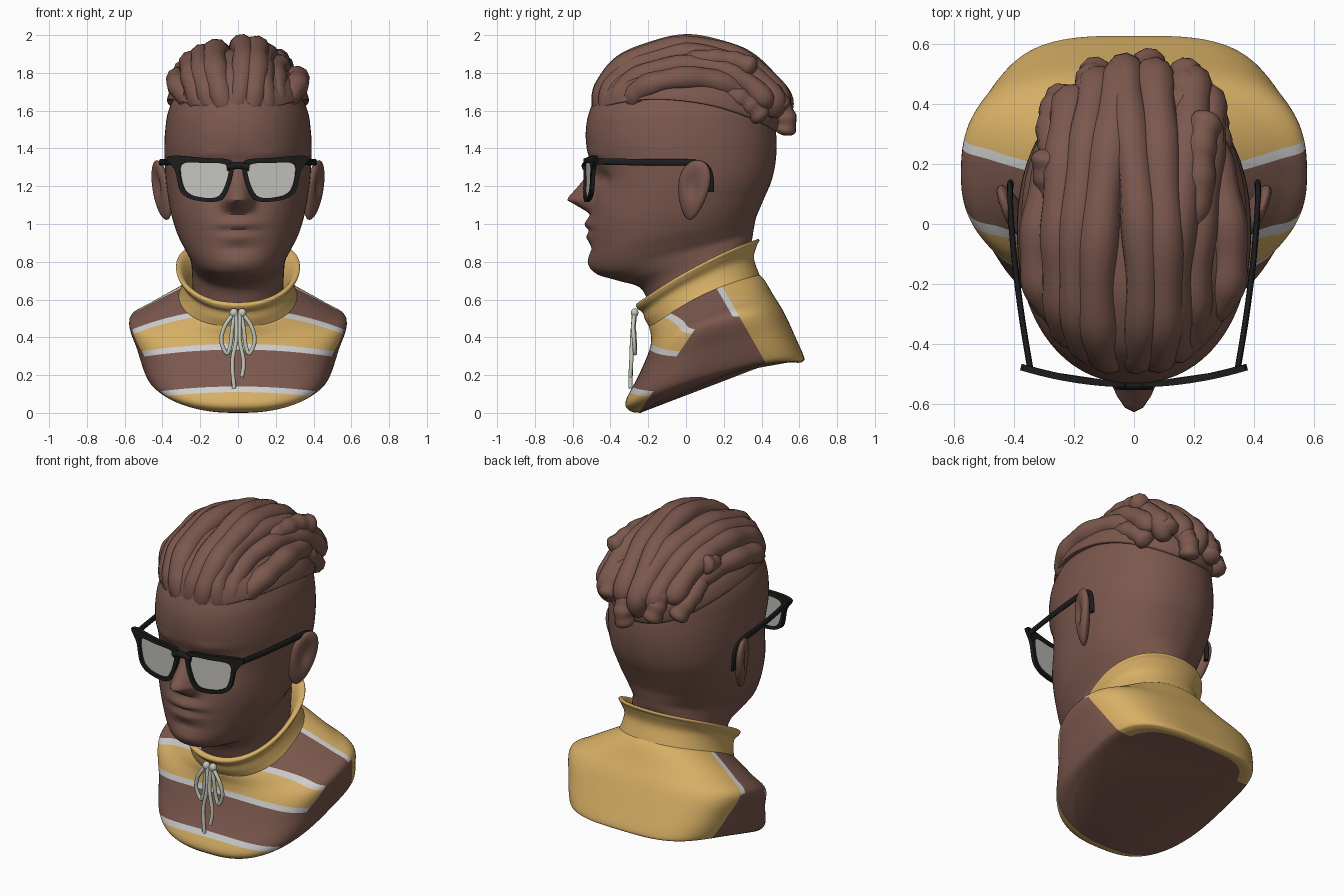
import bpy, bmesh, math, random
from mathutils import Vector

random.seed(4)
if "Cube" in bpy.data.objects:
    bpy.data.objects.remove(bpy.data.objects["Cube"])


def material(name, rgb):
    m = bpy.data.materials.new(name)
    m.use_nodes = True
    m.diffuse_color = (*rgb, 1)
    m.node_tree.nodes["Principled BSDF"].inputs["Base Color"].default_value = (*rgb, 1)
    return m


BROWN = material("warm brown", (0.2, 0.098, 0.075))
YELLOW = material("mustard yellow", (0.68, 0.43, 0.13))
WHITE = material("stripe white", (0.62, 0.62, 0.62))
BLACK = material("frame black", (0.012, 0.012, 0.013))
LENS = material("lens grey", (0.56, 0.54, 0.51))
CORD = material("pale cord", (0.56, 0.59, 0.5))


def catmull(p0, p1, p2, p3, t):
    return [0.5 * (2 * b + (c - a) * t + (2 * a - 5 * b + 4 * c - d) * t * t
                   + (3 * b - a - 3 * c + d) * t ** 3)
            for a, b, c, d in zip(p0, p1, p2, p3)]


def smooth_path(keys, steps, closed=False):
    n, out = len(keys), []
    at = (lambda i: keys[i % n]) if closed else (lambda i: keys[max(0, min(n - 1, i))])
    for i in range(n if closed else n - 1):
        out += [catmull(at(i - 1), at(i), at(i + 1), at(i + 2), k / steps) for k in range(steps)]
    return out if closed else out + [list(keys[-1])]


def finish(name, bm, mats, smooth=True):
    bmesh.ops.recalc_face_normals(bm, faces=bm.faces)
    for f in bm.faces:
        f.smooth = smooth
    me = bpy.data.meshes.new(name)
    bm.to_mesh(me)
    bm.free()
    ob = bpy.data.objects.new(name, me)
    bpy.context.collection.objects.link(ob)
    for m in mats:
        me.materials.append(m)
    return ob


def loft(name, keys, mats, segs=96, steps=8, shape=None, paint=None):
    """Rings: front y, front z, back y, back z, half width, side lift, front and back squareness."""
    bm = bmesh.new()
    rings = []
    for yf, zf, yb, zb, hw, lift, *square in smooth_path(keys, steps):
        ring = []
        for i in range(segs):
            a = math.tau * i / segs
            s, c = math.sin(a), math.cos(a)
            power = square[0 if c > 0 else 1] if square else 0.92
            u = math.copysign(abs(s) ** power, s)
            v = (1 - math.copysign(abs(c) ** power, c)) / 2
            co = Vector((hw * u, yf + (yb - yf) * v, zf + (zb - zf) * v + lift * s * s))
            ring.append(bm.verts.new(shape(co) if shape else co))
        rings.append(ring)
    for r, q in zip(rings, rings[1:]):
        for i in range(segs):
            j = (i + 1) % segs
            bm.faces.new((r[i], r[j], q[j], q[i]))
    if paint:
        paint(bm)
    bmesh.ops.holes_fill(bm, edges=[e for e in bm.edges if e.is_boundary], sides=0)
    ob = finish(name, bm, mats)
    with bpy.context.temp_override(object=ob, active_object=ob, selected_objects=[ob],
                                   selected_editable_objects=[ob]):
        bpy.ops.object.shade_smooth_by_angle(angle=math.radians(50))


def tube(name, pts, radius, mat, radii=None, flat=1):
    cu = bpy.data.curves.new(name, "CURVE")
    cu.dimensions, cu.bevel_depth, cu.bevel_resolution = "3D", radius, 3
    cu.use_fill_caps = True
    path = smooth_path(pts, 8)
    sp = cu.splines.new("POLY")
    sp.points.add(len(path) - 1)
    for i, (x, y, z) in enumerate(path):
        sp.points[i].co = (x / flat, y, z, 1)
        sp.points[i].radius = radii(i / (len(path) - 1)) if radii else 1
    sp.use_smooth = True
    cu.materials.append(mat)
    ob = bpy.data.objects.new(name, cu)
    ob.scale.x = flat
    bpy.context.collection.objects.link(ob)


def ball(name, loc, size, mat, shape=None):
    bm = bmesh.new()
    bmesh.ops.create_uvsphere(bm, u_segments=32, v_segments=24, radius=1)
    for v in bm.verts:
        p = shape(v.co) if shape else v.co
        v.co = Vector(loc) + Vector([a * b for a, b in zip(p, size)])
    finish(name, bm, [mat])


# Head: neck, jaw and skull in one loft, with facial relief pushed out of the front
RELIEF = [(.16, 1.24, .075, .05, -.035), (.15, 1.37, .1, .03, .008), (0, 1.0, .1, .028, .022),
          (.05, .965, .075, .009, -.016), (0, .93, .085, .022, .014), (0, .87, .08, .02, -.01),
          (0, .79, .09, .04, .014), (.22, 1.1, .08, .06, .01)]


def face(co):
    x, z = abs(co.x), co.z
    if co.y < -.1:
        for cx, cz, sx, sz, h in RELIEF:
            co.y -= h * math.exp(-((x - cx) / sx) ** 2 - ((z - cz) / sz) ** 2)
        if 1.055 < z < 1.3:
            high = .13 * min((1.3 - z) / .16, (z - 1.055) / .07, 1)
            wide = .05 + .045 * min(1, (1.3 - z) / .19)
            co.y -= high * max(0, 1 - (x / wide) ** 2)
    return co


loft("head", [
    (-.15, .42, .28, .66, .235, 0), (-.19, .55, .32, .78, .24, 0), (-.24, .66, .34, .88, .245, 0),
    (-.36, .70, .35, .92, .25, 0), (-.47, .735, .355, .95, .26, 0), (-.505, .79, .36, .98, .285, 0),
    (-.51, .88, .37, 1.03, .322, 0), (-.515, 1.0, .39, 1.08, .35, 0), (-.50, 1.1, .42, 1.15, .367, 0),
    (-.49, 1.2, .45, 1.22, .38, 0), (-.495, 1.3, .47, 1.3, .387, 0), (-.525, 1.4, .48, 1.4, .39, 0),
    (-.53, 1.5, .475, 1.5, .385, 0), (-.51, 1.6, .46, 1.6, .368, 0), (-.45, 1.72, .42, 1.72, .31, 0),
    (-.34, 1.82, .32, 1.82, .22, 0), (-.1, 1.88, .1, 1.88, .07, 0)], [BROWN], shape=face)


# Ears: flattened balls with a hollow, leaning outward towards the top and back
def ear_shape(side):
    def f(p):
        hollow = .8 * math.exp(-((p.y + .1) ** 2 + (p.z - .15) ** 2) / .22) if p.x * side > 0 else 0
        return Vector((p.x - side * hollow + side * (.65 * p.z + .75 * p.y),
                       p.y * (1 + .3 * p.z) + .25 * p.z, p.z))
    return f


for side, label in ((1, "left"), (-1, "right")):
    ball(label + "_ear", (side * .404, .04, 1.18), (.04, .08, .158), BROWN, ear_shape(side))

# Hair: a smooth base layer with thick locks swept from front to back
loft("hair_base", [
    (-.47, 1.61, .44, 1.5, .35, .1), (-.495, 1.61, .49, 1.5, .376, .1), (-.48, 1.7, .49, 1.62, .345, .07),
    (-.41, 1.81, .4, 1.77, .25, .03), (-.25, 1.9, .22, 1.89, .14, 0), (-.05, 1.93, .05, 1.93, .03, 0)],
    [BROWN], segs=64)


def lock_profile(t):
    tip = math.sqrt(max(.06, 1 - max(0, (t - .88) / .12) ** 2))
    return min(1, .75 + 2 * t) * tip * (1 + .06 * math.sin(31 * t))


COUNT = 9
for i in range(COUNT):
    phi = (2 * i / (COUNT - 1) - 1) * 1.14
    r = math.cos(phi)
    start, end = -.18 * r, math.pi + random.uniform(.08, .36) * r
    wave, rise = random.uniform(-.05, .05), random.uniform(-.02, .012)
    pts = []
    for k in range(9):
        t = start + (end - start) * k / 8
        lift = math.sin(t)
        if math.pi / 2 < t < math.pi:
            lift = lift ** 1.5
        pts.append((.315 * math.sin(phi) * (.86 + .14 * math.sin(t)) + wave * math.sin(1.6 * t),
                    .03 - .48 * r ** .5 * math.cos(t),
                    1.63 + .03 * (1 - r) + (.305 * r + rise) * lift))
    tube("hair_lock", pts, random.uniform(.06, .07), BROWN, lock_profile)

# Short loose lock ends at the crown and back
for points in [((.17, -.05, 1.84), (.21, .1, 1.87), (.22, .26, 1.86), (.25, .37, 1.82)),
               ((-.18, -.1, 1.78), (-.24, .05, 1.78), (-.28, .16, 1.8), (-.285, .25, 1.82)),
               ((.13, .2, 1.82), (.15, .36, 1.76), (.17, .46, 1.69), (.17, .52, 1.6)),
               ((-.1, .3, 1.77), (-.14, .42, 1.7), (-.14, .48, 1.62), (-.12, .51, 1.53)),
               ((.03, .38, 1.73), (.05, .48, 1.65), (.05, .53, 1.56), (.04, .52, 1.47)),
               ((-.22, .15, 1.74), (-.27, .28, 1.69), (-.26, .38, 1.62), (-.23, .43, 1.54)),
               ((.22, .1, 1.74), (.27, .24, 1.69), (.26, .34, 1.63), (.24, .41, 1.55))]:
    tube("loose_lock", points, .055, BROWN, lock_profile)


# Bust: striped front, brown sleeves and yellow back, with the colour edges cut in
BACK, SEAM, UP = Vector((0, 1, .57)), Vector((0, 1, -.67)), Vector((0, 0, 1))
BACK_EDGE, BACK_TRIM, SEAM_EDGE, TRIM_END = .573, .538, -.25, .51
TOP_BEND, TOP_EDGES = .35, (.525, .552)
BAND_BEND, BAND_EDGES = .15, (.11, .14, .335, .365)


def cut(bm, normal, level, bend=0):
    for v in bm.verts:
        v.co.z += bend * v.co.x ** 2
    bmesh.ops.bisect_plane(bm, geom=bm.verts[:] + bm.edges[:] + bm.faces[:], dist=1e-5,
                           plane_co=normal * (level / normal.length_squared), plane_no=normal)
    for v in bm.verts:
        v.co.z -= bend * v.co.x ** 2


def stripe(c):
    if c.dot(BACK) > BACK_EDGE:
        return 1
    if c.dot(BACK) > BACK_TRIM and c.z > TRIM_END:
        return 2
    top = c.z + TOP_BEND * c.x ** 2
    if c.dot(SEAM) > SEAM_EDGE or top > TOP_EDGES[1]:
        return 0
    if top > TOP_EDGES[0]:
        return 2
    band = c.z + BAND_BEND * c.x ** 2
    return (1, 2, 0, 2, 1)[sum(band > e for e in BAND_EDGES)]


def paint_stripes(bm):
    for normal, level in ((BACK, BACK_EDGE), (BACK, BACK_TRIM), (SEAM, SEAM_EDGE), (UP, TRIM_END)):
        cut(bm, normal, level)
    for bend, levels in ((TOP_BEND, TOP_EDGES), (BAND_BEND, BAND_EDGES)):
        for level in levels:
            cut(bm, UP, level, bend)
    for f in bm.faces:
        f.material_index = stripe(f.calc_center_median())


loft("bust", [
    (-.24, 0, .59, .265, .41, .06, .77, .62), (-.295, .01, .615, .27, .465, .06, .77, .6),
    (-.32, .06, .625, .295, .495, .055, .77, .6), (-.25, .2, .58, .4, .535, .05, .78, .64),
    (-.195, .33, .52, .53, .575, .055, .85, .75), (-.185, .4, .465, .62, .485, .035, .95, .85),
    (-.195, .46, .41, .71, .345, .03, 1, .92), (-.18, .5, .36, .75, .26, .03, 1, .95)],
    [BROWN, YELLOW, WHITE], segs=128, paint=paint_stripes)

# Standing collar with a rolled lip and an inner wall
loft("collar", [
    (-.19, .45, .405, .68, .33, .03), (-.215, .49, .385, .74, .305, .03), (-.23, .53, .36, .82, .295, .03),
    (-.255, .55, .375, .885, .318, .03), (-.265, .57, .388, .91, .328, .03), (-.25, .585, .38, .92, .32, .03),
    (-.225, .575, .35, .9, .295, .03), (-.2, .53, .33, .85, .265, .025), (-.18, .48, .3, .75, .245, .02)],
    [YELLOW])

# Glasses: two flat rims bowed around the face, with lenses, bridge and temples
INNER = [(.052, 1.26), (.07, 1.316), (.18, 1.323), (.287, 1.322), (.303, 1.27), (.275, 1.175),
         (.2, 1.142), (.1, 1.15)]
OUTER = [(.03, 1.255), (.035, 1.335), (.18, 1.35), (.37, 1.358), (.33, 1.28), (.298, 1.165),
         (.205, 1.122), (.083, 1.131)]


def bowed(side, x, z, y=-.533):
    return (side * x, y + .4 * x * x, z)


for side, label in ((1, "left"), (-1, "right")):
    inner, outer = smooth_path(INNER, 5, True), smooth_path(OUTER, 5, True)
    bm = bmesh.new()
    a = [bm.verts.new(bowed(side, *p)) for p in inner]
    b = [bm.verts.new(bowed(side, *p)) for p in outer]
    for i in range(len(a)):
        j = (i + 1) % len(a)
        bm.faces.new((a[i], a[j], b[j], b[i]))
    mod = finish(label + "_rim", bm, [BLACK], False).modifiers.new("thickness", "SOLIDIFY")
    mod.thickness, mod.offset = .022, 0

    bm = bmesh.new()
    bm.faces.new([bm.verts.new(bowed(side, *p, y=-.531)) for p in inner])
    lens = finish(label + "_lens", bm, [LENS], False)
    lens.modifiers.new("thickness", "SOLIDIFY").thickness = .006

    tube(label + "_temple", [(side * x, y, z) for x, y, z in (
        (.345, -.485, 1.332), (.375, -.3, 1.328), (.4, -.1, 1.326), (.412, .06, 1.322),
        (.413, .115, 1.29), (.413, .13, 1.23), (.41, .13, 1.17))], .018, BLACK, flat=.55)
tube("bridge", [bowed(1, x, z) for x, z in ((-.06, 1.3), (0, 1.31), (.06, 1.3))], .02, BLACK)

# Drawstring: a knot, a bow loop and a tail on each side
for side, label, low in ((1, "left", .19), (-1, "right", .13)):
    ball(label + "_knot", (side * .022, -.272, .53), (.022, .02, .024), CORD)
    tube(label + "_bow", [(side * x, y, z) for x, y, z in (
        (.02, -.272, .53), (.07, -.28, .46), (.088, -.275, .38), (.06, -.27, .315),
        (.04, -.27, .36), (.03, -.275, .45), (.015, -.272, .53))], .011, CORD)
    tube(label + "_tail", [(side * .012, -.275, .53), (side * .008, -.285, .4),
                           (side * .03, -.29, .27), (side * .02, -.295, low)], .011, CORD)
